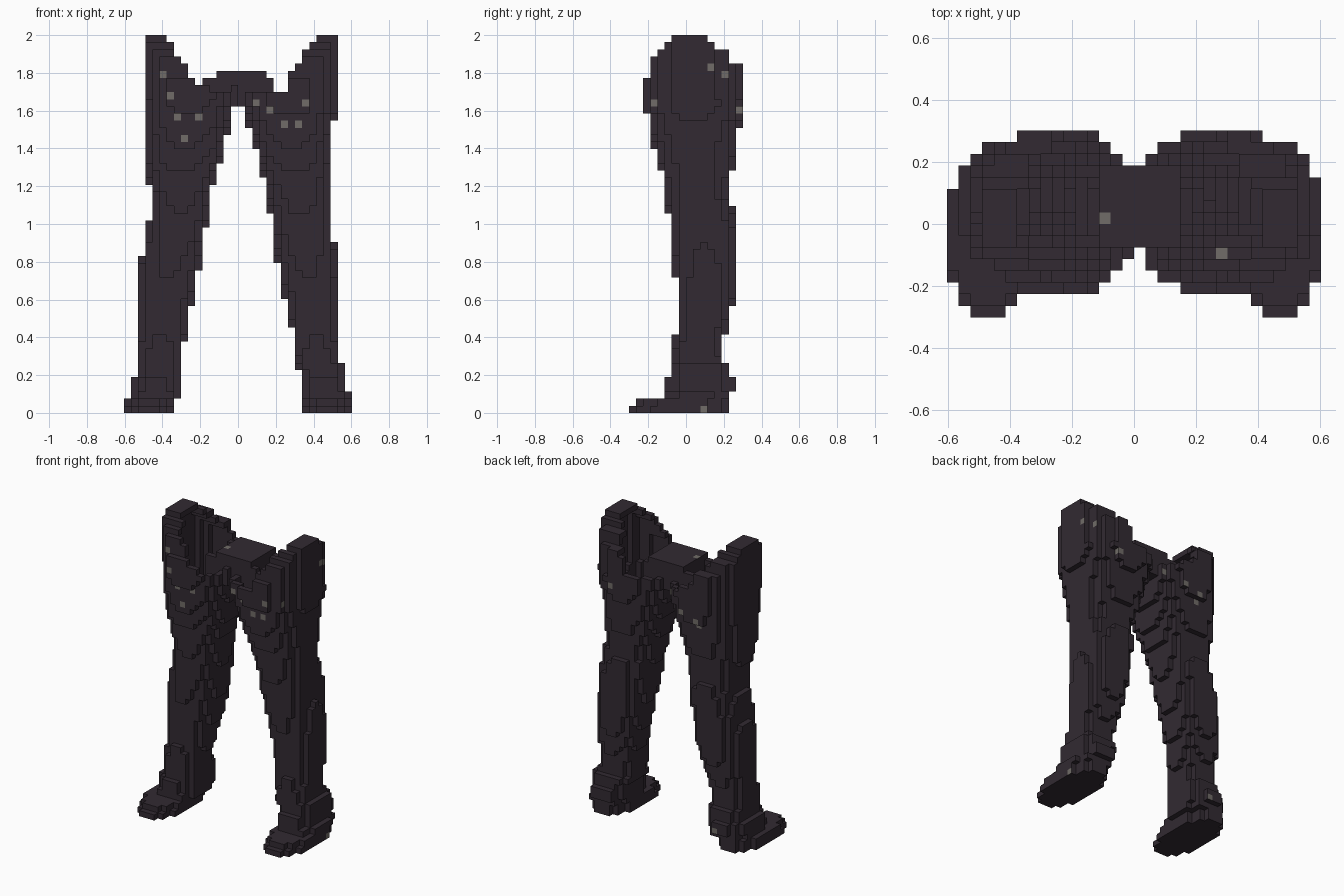
import bpy
import bmesh

if "Cube" in bpy.data.objects:
    bpy.data.objects.remove(bpy.data.objects["Cube"], do_unlink=True)

V = 2 / 53  # size of one block


def material(name, rgb):
    m = bpy.data.materials.new(name)
    m.use_nodes = True
    m.diffuse_color = (*rgb, 1)
    bsdf = next(n for n in m.node_tree.nodes if n.type == 'BSDF_PRINCIPLED')
    bsdf.inputs["Base Color"].default_value = (*rgb, 1)
    return m


DARK = material("dark plum cloth", (0.032, 0.023, 0.032))
GREY = material("warm grey stud", (0.165, 0.152, 0.138))


def step(table, k):
    """Value of the last step that starts at or below row k."""
    return [v for start, v in table if start <= k][-1]


def smooth(table, k):
    """Value eased between the middles of the steps; the feet stay stepped."""
    if k < 7:
        return step(table, k)
    ends = [s for s, _ in table[1:]] + [47]
    mids = [((s + e - 1) / 2, v) for (s, v), e in zip(table, ends)]
    for (k0, v0), (k1, v1) in zip(mids, mids[1:]):
        if k0 <= k <= k1:
            return v0 + (v1 - v0) * (k - k0) / (k1 - k0)
    return mids[-1][1]


# Leg profiles in blocks: (first row, value)
FRONT = [(0, -8), (1, -7), (2, -3), (5, -2), (10, -1), (19, -2), (29, -3), (34, -4),
         (37, -5), (41, -6)]
BACK = [(0, 6), (3, 7), (5, 6), (7, 5), (11, 6), (16, 7), (18, 7), (26, 7), (28, 6),
        (34, 7), (39, 8)]
RIGHT_OUT = [(0, 16), (2, 15), (5, 14), (8, 14), (17, 14), (23, 13), (27, 12), (32, 13),
             (36, 13)]
RIGHT_IN = [(0, 9), (2, 8), (11, 7), (15, 6), (19, 5), (27, 4), (32, 3), (35, 2), (38, 1),
            (43, 0)]
LEFT_OUT = [(0, 16), (3, 15), (7, 14), (9, 14), (25, 13), (36, 13), (40, 14)]
LEFT_IN = [(0, 9), (6, 8), (12, 7), (16, 6), (20, 5), (29, 4), (34, 3), (36, 2), (40, 1),
           (43, 0)]
# Rounded hip crest, and the slanted rim of the open hip
CREST_FRONT = [(0, -8), (47, -5), (50, -4), (51, -3), (52, -2)]
CREST_BACK = [(0, 8), (49, 6), (51, 4), (52, 3)]
RIGHT_RIM = [(0, 0), (45, 4), (46, 6), (47, 7), (49, 8), (50, 9), (52, 10)]
LEFT_RIM = [(0, 0), (45, 7), (48, 8), (49, 9), (51, 10), (52, 11)]


def neighbours(c):
    for axis in range(3):
        for d in (-1, 1):
            n = list(c)
            n[axis] += d
            yield axis, d, tuple(n)


def limb(side, outer, inner, rim):
    """Hollow stack of rounded block slices, cut open along the rim."""
    full = set()
    for k in range(53):
        x0, x1, y0, y1 = (smooth(t, k) for t in (inner, outer, FRONT, BACK))
        power = 2 if k < 2 else 2.5
        for i in range(16):
            for j in range(step(CREST_FRONT, k), step(CREST_BACK, k)):
                u = abs(2 * i + 1 - x0 - x1) / (x1 - x0)
                v = abs(2 * j + 1 - y0 - y1) / (y1 - y0)
                if u ** power + v ** power <= 1:
                    full.add((i, j, k))
    shell = {c for c in full if any(n not in full for _, _, n in neighbours(c))}
    return {(i if side > 0 else -1 - i, j, k) for i, j, k in shell if i >= step(rim, k)}


def box(xs, ys, zs):
    return {(i, j, k) for i in range(*xs) for j in range(*ys) for k in range(*zs)}


right = limb(-1, RIGHT_OUT, RIGHT_IN, RIGHT_RIM)
left = limb(1, LEFT_OUT, LEFT_IN, LEFT_RIM)
# Arched bridge joining the hips, with thin lips running into them
bridge = (box((-3, 4), (-2, 5), (43, 48)) | box((-5, 5), (-2, -1), (43, 47))
          | box((-5, 5), (4, 5), (43, 47)) | box((-1, 0), (-3, 5), (43, 46))) - right - left
solid = right | left | bridge
parts = {
    "right_foot": {c for c in right if c[2] < 5},
    "right_leg": {c for c in right if c[2] >= 5},
    "left_foot": {c for c in left if c[2] < 5},
    "left_leg": {c for c in left if c[2] >= 5},
    "hip_bridge": bridge,
}

# Studs scattered over the hips: (axis, side) and the two other coordinates
STUDS = {
    (1, -1): [(-.40, 1.80), (-.36, 1.68), (-.32, 1.57), (-.285, 1.455), (-.21, 1.57),
              (.09, 1.64), (.165, 1.6), (.245, 1.535), (.32, 1.535), (.355, 1.64)],
    (1, 1): [(-.06, 1.64), (-.16, 1.57), (-.265, 1.53), (-.30, 1.49), (.35, 1.61),
             (-.38, .15)],
    (0, 1): [(.13, 1.83), (.205, 1.80), (-.17, 1.64), (.28, 1.605), (.095, .02)],
    (2, 1): [(-.095, .02), (.28, -.09)],
}


def outermost(axis, sign, a, b):
    """Outermost block on a line along one axis."""
    line = (int(a // V), int(b // V))
    hits = [c for c in solid if c[:axis] + c[axis + 1:] == line]
    return max(hits, key=lambda c: c[axis] * sign, default=None)


stud_faces = {(outermost(axis, d, *p), axis, d)
              for (axis, d), spots in STUDS.items() for p in spots}


def build(name, cells):
    """Mesh of the exposed block faces."""
    bm = bmesh.new()
    verts = {}
    for c in sorted(cells):
        for axis, d, n in neighbours(c):
            if n in solid:
                continue
            ring = []
            for a, b in ((0, 0), (1, 0), (1, 1), (0, 1))[::d]:
                p = list(c)
                p[axis] += (d + 1) // 2
                p[(axis + 1) % 3] += a
                p[(axis + 2) % 3] += b
                p = tuple(p)
                if p not in verts:
                    verts[p] = bm.verts.new([q * V for q in p])
                ring.append(verts[p])
            bm.faces.new(ring).material_index = int((c, axis, d) in stud_faces)
    mesh = bpy.data.meshes.new(name)
    bm.to_mesh(mesh)
    bm.free()
    mesh.materials.append(DARK)
    mesh.materials.append(GREY)
    bpy.context.collection.objects.link(bpy.data.objects.new(name, mesh))


for part_name, part_cells in parts.items():
    build(part_name, part_cells)
